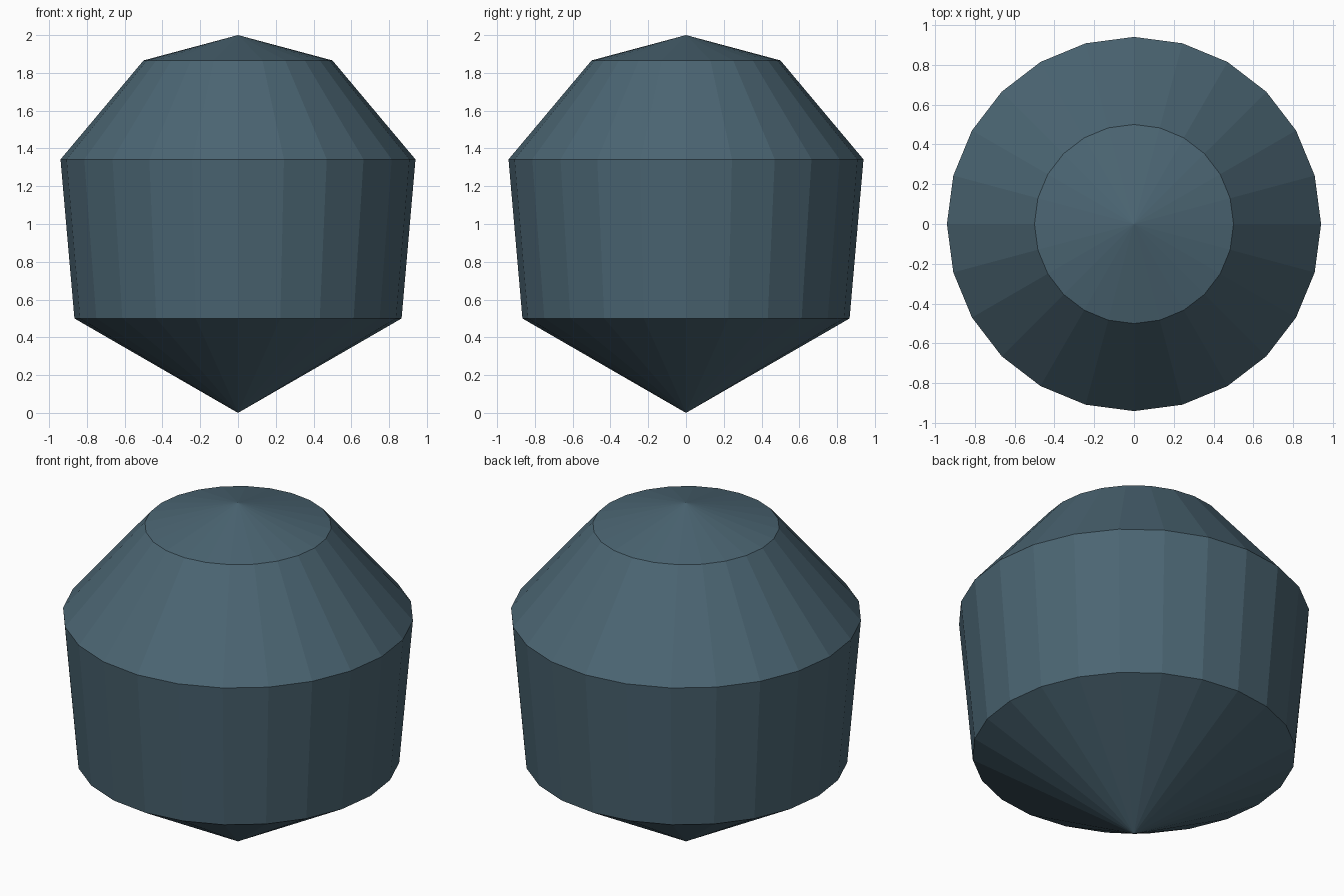
import bpy, bmesh
from math import sin, cos, pi, radians

if "Cube" in bpy.data.objects:
    bpy.data.objects.remove(bpy.data.objects["Cube"])

SIDES = 24
# Rings lie on a unit sphere centred at z = 1, given by latitude in degrees
LATITUDES = [-30, 20, 60]

bm = bmesh.new()
rings = []
for lat in map(radians, LATITUDES):
    rings.append([bm.verts.new((cos(lat) * cos(2 * pi * i / SIDES),
                                cos(lat) * sin(2 * pi * i / SIDES),
                                1 + sin(lat))) for i in range(SIDES)])
bottom = bm.verts.new((0, 0, 0))
top = bm.verts.new((0, 0, 2))

# Pointed base, two side bands and shallow cap
for i in range(SIDES):
    j = (i + 1) % SIDES
    bm.faces.new((bottom, rings[0][j], rings[0][i]))
    for low, high in zip(rings, rings[1:]):
        bm.faces.new((low[i], low[j], high[j], high[i]))
    bm.faces.new((rings[-1][i], rings[-1][j], top))

mesh = bpy.data.meshes.new("faceted_body")
bm.to_mesh(mesh)
bm.free()

# Dark slate blue
mat = bpy.data.materials.new("slate_blue")
mat.diffuse_color = (0.07, 0.13, 0.17, 1)
mat.use_nodes = True
mat.node_tree.nodes["Principled BSDF"].inputs["Base Color"].default_value = mat.diffuse_color
mesh.materials.append(mat)
body = bpy.data.objects.new("faceted_body", mesh)
bpy.context.collection.objects.link(body)
